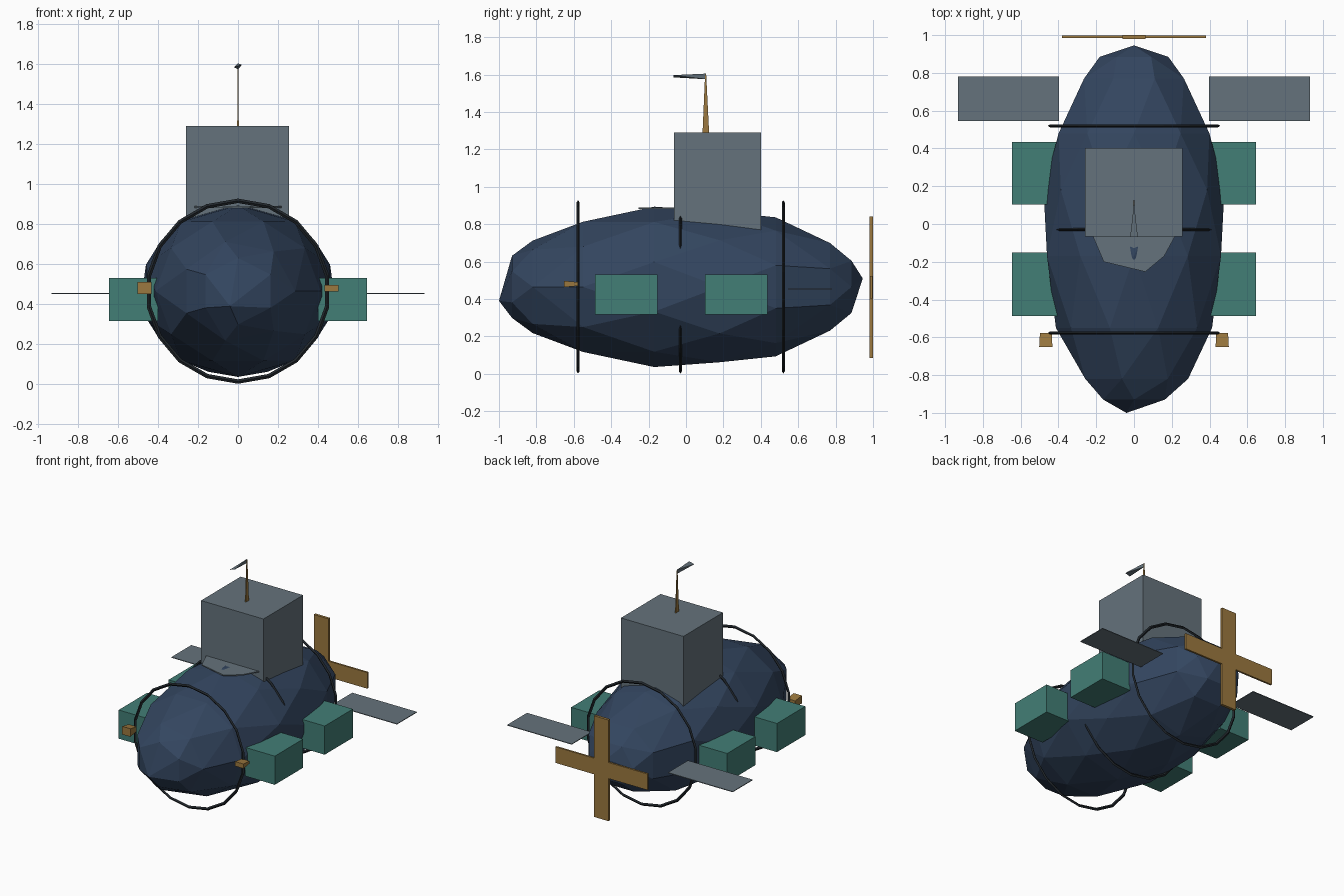
import bpy, bmesh
from math import sin, cos, pi, sqrt

if "Cube" in bpy.data.objects:
    bpy.data.objects.remove(bpy.data.objects["Cube"])


def mat(name, rgb):
    m = bpy.data.materials.new(name)
    m.diffuse_color = (*rgb, 1)
    m.use_nodes = True
    m.node_tree.nodes["Principled BSDF"].inputs["Base Color"].default_value = m.diffuse_color
    return m


NAVY = mat("navy", (0.033, 0.06, 0.115))
SLATE = mat("slate", (0.13, 0.17, 0.20))
TEAL = mat("teal", (0.055, 0.21, 0.18))
BRASS = mat("brass", (0.33, 0.19, 0.05))
DARK = mat("dark", (0.015, 0.02, 0.025))


def finish(name, bm, m):
    bmesh.ops.recalc_face_normals(bm, faces=bm.faces)
    me = bpy.data.meshes.new(name)
    bm.to_mesh(me)
    bm.free()
    me.materials.append(m)
    ob = bpy.data.objects.new(name, me)
    bpy.context.collection.objects.link(ob)
    return ob


def hull_of(name, points, m, dissolve=0.0):
    """Convex solid wrapped around a set of points."""
    bm = bmesh.new()
    for p in points:
        bm.verts.new(p)
    r = bmesh.ops.convex_hull(bm, input=bm.verts[:])
    junk = [g for g in r["geom_interior"] + r["geom_unused"]
            if isinstance(g, bmesh.types.BMVert)]
    bmesh.ops.delete(bm, geom=list(set(junk)), context="VERTS")
    bmesh.ops.dissolve_limit(bm, angle_limit=max(dissolve, 0.001),
                             verts=bm.verts[:], edges=bm.edges[:])
    return finish(name, bm, m)


def box(name, xs, ys, zs, m):
    return hull_of(name, [(x, y, z) for x in xs for y in ys for z in zs], m)


# Faceted egg-shaped hull: staggered rings on an ellipsoid
ZC = 0.465
pts = [(-0.04, -1.0, 0.39), (0, 0.945, 0.51)]
rings = [(-0.93, 6, 0.5), (-0.82, 7, 0), (-0.55, 10, 0), (-0.17, 10, 0.5),
         (0.18, 10, 0), (0.48, 10, 0.5), (0.77, 8, 0.5), (0.885, 6, 0)]
for y, n, off in rings:
    k = sqrt(1 - ((y + 0.025) / 0.98) ** 2) * 1.02
    for i in range(n):
        a = 2 * pi * (i + off) / n
        pts.append((0.48 * k * cos(a), y, ZC + 0.425 * k * sin(a)))
hull_of("hull", pts, NAVY, 0.06)

# Thin hoops around the hull
for name, y in (("front_hoop", -0.577), ("middle_hoop", -0.03), ("rear_hoop", 0.52)):
    bm = bmesh.new()
    loops = []
    for i in range(18):
        a = 2 * pi * (i + 0.5) / 18
        loops.append([bm.verts.new((r * cos(a), y + dy, ZC + r * sin(a)))
                      for r, dy in ((0.441, 0), (0.452, 0.008), (0.463, 0), (0.452, -0.008))])
    for i in range(18):
        p, q = loops[i], loops[(i + 1) % 18]
        for j in range(4):
            k = (j + 1) % 4
            bm.faces.new((p[j], p[k], q[k], q[j]))
    finish(name, bm, DARK)

# Conning tower and the deck plate peeking out in front of it
box("tower", (-0.26, 0.256), (-0.065, 0.402), (0.62, 1.29), SLATE)
deck = [(-0.22, -0.06), (-0.16, -0.2), (0.06, -0.253), (0.16, -0.17),
        (0.22, -0.06), (0.18, 0.1), (-0.18, 0.1)]
hull_of("deck_plate", [(x, y, z) for x, y in deck for z in (0.882, 0.89)], SLATE)

# Tapered mast and pennant
hull_of("mast", [(x, y, 1.28) for x in (-0.004, 0.004) for y in (0.088, 0.124)]
        + [(x, y, 1.6) for x in (-0.002, 0.002) for y in (0.102, 0.108)], BRASS)
hull_of("pennant", [(-0.02, -0.068, 1.585), (0.02, -0.068, 1.597),
                    (0, 0.108, 1.575), (0, 0.108, 1.605)], SLATE)

# Side tanks, stern fins and lamps on both sides
for side, s in (("right", 1), ("left", -1)):
    box(side + "_front_tank", (s * 0.40, s * 0.645), (-0.487, -0.152), (0.317, 0.531), TEAL)
    box(side + "_rear_tank", (s * 0.40, s * 0.645), (0.102, 0.435), (0.317, 0.531), TEAL)
    box(side + "_fin", (s * 0.398, s * 0.932), (0.545, 0.78), (0.45, 0.455), SLATE)
    h = 0.017 if s > 0 else 0.03
    hull_of(side + "_lamp",
            [(s * x, -0.652, 0.48 + z) for x in (0.432, 0.502) for z in (-h, h)]
            + [(s * x, -0.577, 0.48 + z) for x in (0.435, 0.498) for z in (-h * 0.6, h * 0.6)],
            BRASS)

# Four-bladed stern propeller
box("propeller_horizontal", (-0.38, 0.38), (0.984, 0.998), (0.402, 0.522), BRASS)
box("propeller_vertical", (-0.06, 0.06), (0.98, 1.0), (0.085, 0.84), BRASS)
